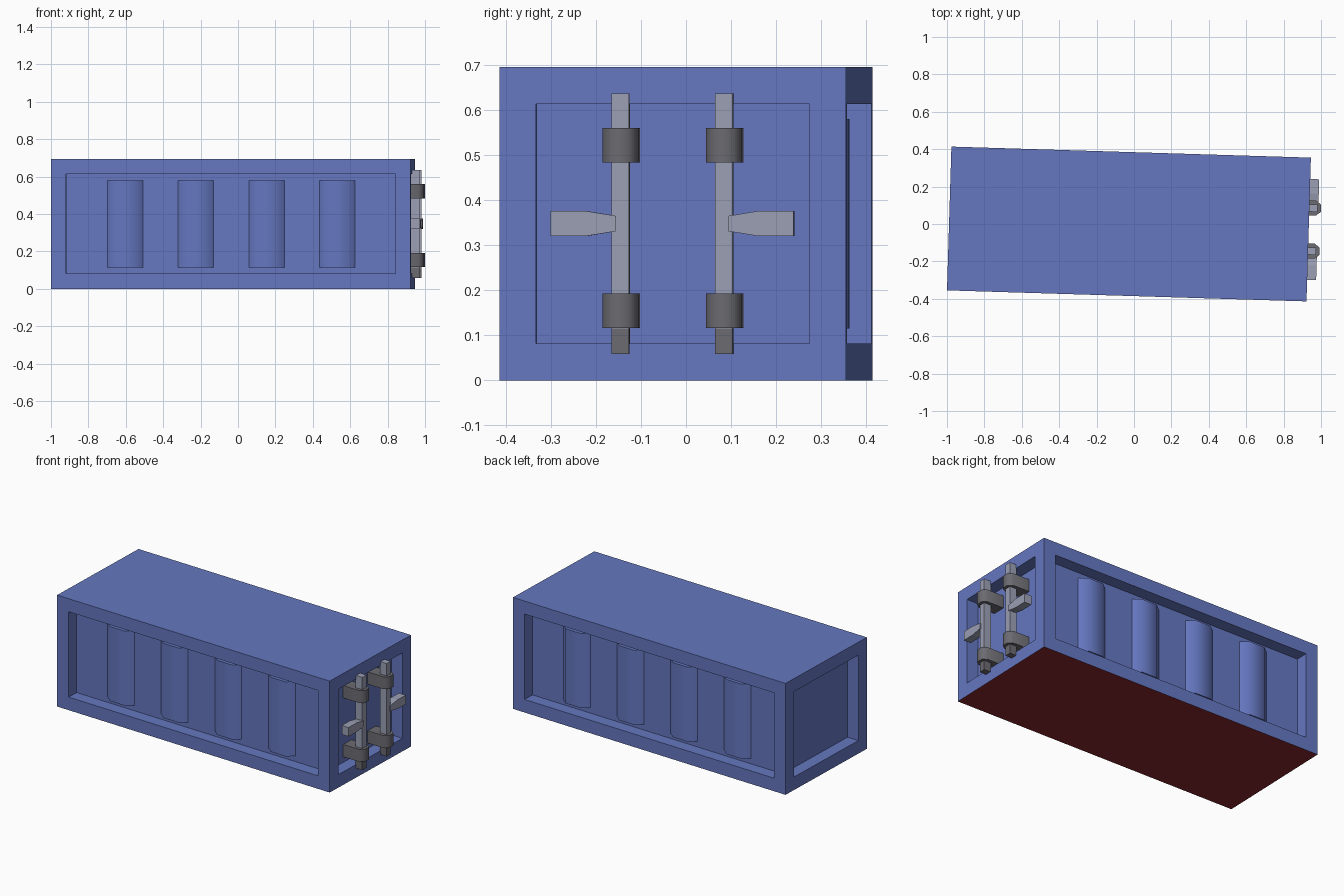
import bpy, bmesh, math
from mathutils import Matrix, Vector

if "Cube" in bpy.data.objects:
    bpy.data.objects.remove(bpy.data.objects["Cube"])

L, W, H = 1.923, 0.769, 0.695      # container size
MARGIN, DEPTH = 0.115, 0.076       # recessed panels
# whole model is turned slightly about z
PLACE = Matrix.Translation((-0.027, 0, 0)) @ Matrix.Rotation(math.radians(-1.755), 4, 'Z')


def material(name, rgb):
    m = bpy.data.materials.new(name)
    m.diffuse_color = (*rgb, 1)
    m.use_nodes = True
    m.node_tree.nodes["Principled BSDF"].inputs["Base Color"].default_value = m.diffuse_color
    return m


BLUE = material("container_blue", (0.13, 0.185, 0.53))
RED = material("underside_red", (0.25, 0.02, 0.027))
PALE = material("pale_steel", (0.33, 0.35, 0.46))
DARK = material("dark_steel", (0.145, 0.145, 0.165))


def finish(name, bm, mats, smooth=False):
    bmesh.ops.recalc_face_normals(bm, faces=bm.faces)
    bm.transform(PLACE)
    me = bpy.data.meshes.new(name)
    bm.to_mesh(me)
    bm.free()
    for m in mats:
        me.materials.append(m)
    ob = bpy.data.objects.new(name, me)
    bpy.context.collection.objects.link(ob)
    if smooth:
        bpy.ops.object.select_all(action='DESELECT')
        ob.select_set(True)
        bpy.context.view_layer.objects.active = ob
        bpy.ops.object.shade_smooth_by_angle(angle=math.radians(60))
    return ob


def prism(name, pts, vec, mat, smooth=False):
    """Extrude a flat polygon of 3D points along vec."""
    bm = bmesh.new()
    f = bm.faces.new([bm.verts.new(p) for p in pts])
    r = bmesh.ops.extrude_face_region(bm, geom=[f])
    bmesh.ops.translate(bm, vec=vec, verts=[v for v in r['geom'] if isinstance(v, bmesh.types.BMVert)])
    return finish(name, bm, [mat], smooth)


# container body with a recessed panel on each of the four sides
bm = bmesh.new()
bmesh.ops.create_cube(bm, size=1, matrix=Matrix.Translation((0, 0, H / 2)) @ Matrix.Diagonal((L, W, H, 1)))
bm.normal_update()
sides = [f for f in bm.faces if abs(f.normal.z) < 0.5]
bmesh.ops.inset_individual(bm, faces=sides, thickness=MARGIN)
for f in bmesh.ops.extrude_discrete_faces(bm, faces=sides)['faces']:
    f.normal_update()
    bmesh.ops.translate(bm, vec=f.normal * -DEPTH, verts=f.verts)
bm.normal_update()
for f in bm.faces:
    if f.normal.z < -0.5 and f.calc_center_median().z < 0.01:
        f.material_index = 1
finish("container_body", bm, [BLUE, RED])

# corrugation ribs on both long sides
for side, label in ((-1, "front"), (1, "back")):
    y0 = side * (W / 2 - DEPTH)
    y1 = side * (W / 2 - 0.04)
    for i in range(4):
        cx = (i - 1.5) * 0.378
        pts = [(cx - 0.095, y0, MARGIN), (cx - 0.052, y1, MARGIN),
               (cx + 0.052, y1, MARGIN), (cx + 0.095, y0, MARGIN)]
        prism(f"{label}_rib_{i + 1}", pts, (0, 0, H - 2 * MARGIN), BLUE, True)

# door locking gear on the right end
E = L / 2
for s, label in ((-1, "near"), (1, "far")):
    cy = s * 0.115
    # lock rod, dark below the lower clamp
    sec = [(E - 0.004, cy - 0.0195), (E + 0.043, cy - 0.0195),
           (E + 0.043, cy + 0.0195), (E - 0.004, cy + 0.0195)]
    prism(f"{label}_lock_rod", [(x, y, 0.115) for x, y in sec], (0, 0, 0.522), PALE)
    prism(f"{label}_rod_foot", [(x, y, 0.058) for x, y in sec], (0, 0, 0.057), DARK)
    # clamps reaching back to the recessed door
    clamp = [(E - DEPTH, -0.04), (E + 0.035, -0.04), (E + 0.0615, -0.02),
             (E + 0.0615, 0.02), (E + 0.035, 0.04), (E - DEPTH, 0.04)]
    for z, pos in ((0.116, "lower"), (0.483, "upper")):
        prism(f"{label}_{pos}_clamp", [(x, cy + y, z) for x, y in clamp], (0, 0, 0.077), DARK, True)
    # flared handle pointing outwards
    half = [(0.01, 0.017), (0.077, 0.028), (0.155, 0.028)]
    outline = half + [(d, -h) for d, h in reversed(half)]
    prism(f"{label}_handle", [(E, cy + s * d, 0.348 + h) for d, h in outline], (0.048, 0, 0), PALE)
